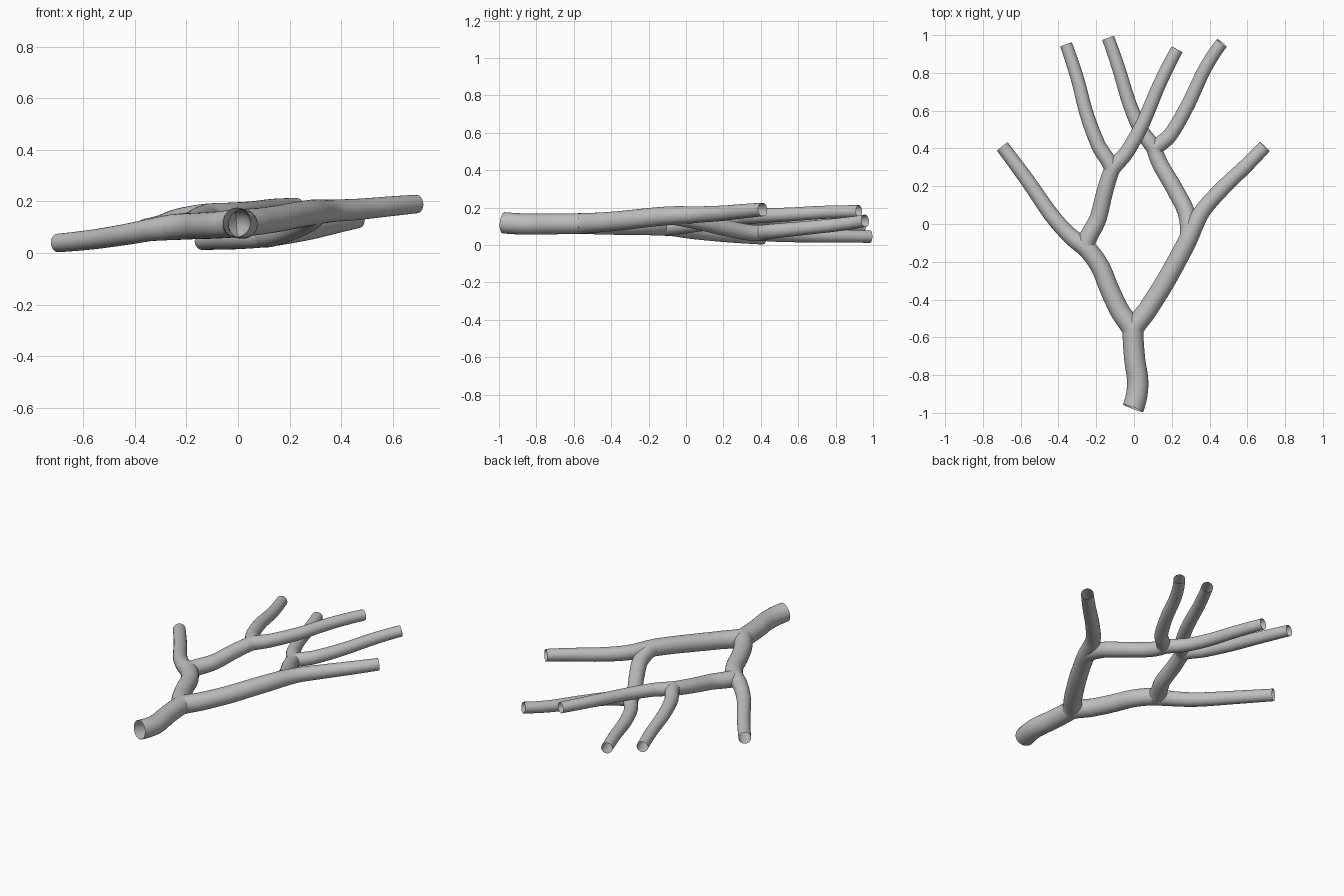
import bpy, bmesh, math
from mathutils import Vector

cube = bpy.data.objects.get("Cube")
if cube:
    bpy.data.objects.remove(cube, do_unlink=True)

grey = bpy.data.materials.new("plain grey")
grey.use_nodes = True
colour = (0.52, 0.52, 0.52, 1)
grey.diffuse_color = colour
grey.node_tree.nodes["Principled BSDF"].inputs["Base Color"].default_value = colour

SIDES, STEPS = 28, 9


def spline(p, t):
    a, b, c, d = p
    return 0.5 * (2 * b + (c - a) * t + (2 * a - 5 * b + 4 * c - d) * t * t
                  + (3 * b - a - 3 * c + d) * t ** 3)


def slope(p, t):
    a, b, c, d = p
    return (c - a) + 2 * t * (2 * a - 5 * b + 4 * c - d) + 3 * t * t * (3 * b - a - 3 * c + d)


def tube(name, points, r0, r1, parent=None):
    """Open tapered pipe along a smooth path; a child leaves along its parent's direction."""
    pts = [Vector(p) for p in points]
    r_start = r0
    if parent:
        pts.insert(0, parent["end"])
        lead = pts[1] - parent["dir"] * (pts[1] - pts[0]).length * 1.4
        r_start = parent["radius"]
    else:
        lead = 3 * pts[0] - 3 * pts[1] + pts[2]
    tail = 3 * pts[-1] - 3 * pts[-2] + pts[-3]
    ctrl = [lead] + pts + [tail]
    spans = len(pts) - 1
    bm = bmesh.new()
    rings = []
    for i in range(spans * STEPS + 1):
        k = min(i // STEPS, spans - 1)
        t = i / STEPS - k
        seg = ctrl[k:k + 4]
        centre, along = spline(seg, t), slope(seg, t).normalized()
        side = along.cross(Vector((0, 0, 1))).normalized()
        up = side.cross(along)
        r = r0 + (r1 - r0) * i / (spans * STEPS)
        r += (r_start - r) * max(0, 1 - i / STEPS)   # parent width melts into child width
        rings.append([bm.verts.new(centre + r * (side * math.cos(a) + up * math.sin(a)))
                      for a in (math.tau * j / SIDES for j in range(SIDES))])
    for lo, hi in zip(rings, rings[1:]):
        for j in range(SIDES):
            n = (j + 1) % SIDES
            bm.faces.new((lo[j], lo[n], hi[n], hi[j])).smooth = True
    bmesh.ops.recalc_face_normals(bm, faces=bm.faces)
    mesh = bpy.data.meshes.new(name)
    bm.to_mesh(mesh)
    bm.free()
    mesh.materials.append(grey)
    bpy.context.collection.objects.link(bpy.data.objects.new(name, mesh))
    return {"end": pts[-1], "dir": along, "radius": r1}


# Trunk
trunk = tube("trunk", [(-.005, -.975, .119), (.02, -.85, .112), (.003, -.71, .113),
                       (-.006, -.575, .115)], .057, .055)

# Main forks
left_fork = tube("left_main_branch", [(.075, -.45, .122), (.16, -.315, .134), (.23, -.19, .148),
                                      (.285, -.085, .157)], .053, .050, trunk)
right_fork = tube("right_main_branch", [(-.075, -.46, .109), (-.13, -.345, .106),
                                        (-.18, -.225, .104), (-.25, -.13, .10)],
                  .053, .050, trunk)

# Outer branches
tube("left_outer_branch", [(.36, .065, .163), (.475, .195, .170), (.59, .305, .181),
                           (.692, .41, .19)], .046, .036, left_fork)
tube("right_outer_branch", [(-.335, -.065, .09), (-.435, .045, .072), (-.56, .225, .053),
                            (-.697, .41, .039)], .046, .036, right_fork)

# Inner branches
left_inner = tube("left_inner_branch", [(.28, .05, .132), (.215, .185, .098), (.145, .305, .072),
                                        (.112, .385, .064)], .047, .042, left_fork)
right_inner = tube("right_inner_branch", [(-.19, .03, .112), (-.155, .17, .132),
                                          (-.12, .28, .148)], .047, .042, right_fork)

# Twigs
tube("left_twig_inner", [(.035, .50, .056), (-.025, .64, .051), (-.08, .82, .048),
                         (-.137, .985, .045)], .041, .033, left_inner)
tube("left_twig_outer", [(.195, .475, .075), (.285, .63, .09), (.375, .82, .11),
                         (.465, .958, .13)], .041, .033, left_inner)
tube("right_twig_inner", [(-.035, .385, .156), (.05, .54, .163), (.135, .74, .175),
                          (.228, .925, .18)], .041, .033, right_inner)
tube("right_twig_outer", [(-.19, .42, .142), (-.25, .58, .13), (-.30, .77, .112),
                          (-.36, .95, .10)], .041, .033, right_inner)
